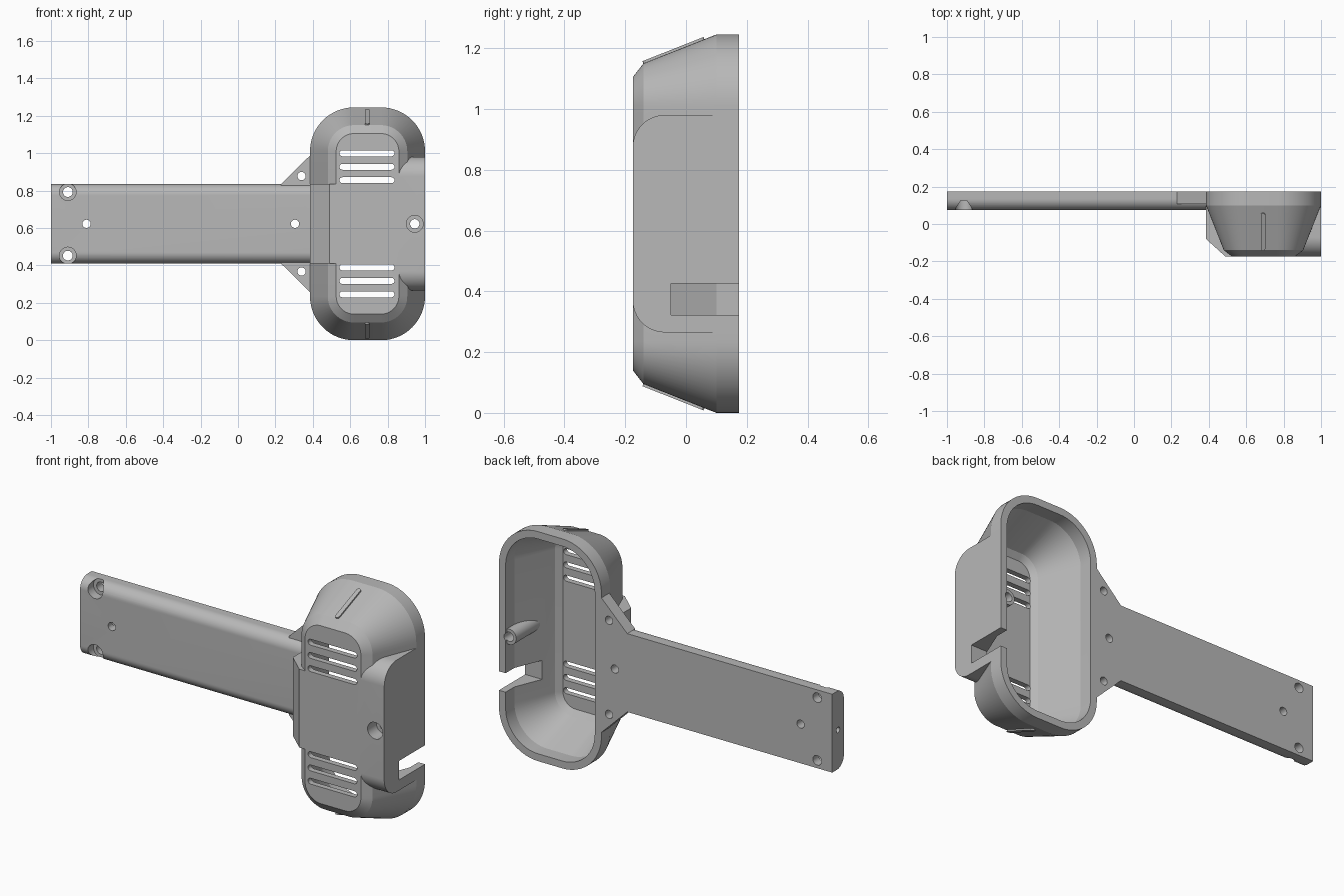
import bpy, bmesh, math
from mathutils import Vector, Matrix

if "Cube" in bpy.data.objects:
    bpy.data.objects.remove(bpy.data.objects["Cube"], do_unlink=True)

grey = bpy.data.materials.new("plain_grey")
grey.use_nodes = True
colour = (0.48, 0.48, 0.48, 1)
grey.diffuse_color = colour
grey.node_tree.nodes["Principled BSDF"].inputs["Base Color"].default_value = colour

BACK = 0.175
FRONT = -0.175
MID_Z = 0.6225
HUB_X = 0.6925
ARM_HALF = 0.2125


def loft(name, rings):
    """Closed solid through rings of equal point count."""
    bm = bmesh.new()
    loops = [[bm.verts.new(p) for p in ring] for ring in rings]
    n = len(loops[0])
    for a, b in zip(loops, loops[1:]):
        for i in range(n):
            bm.faces.new((a[i], a[(i + 1) % n], b[(i + 1) % n], b[i]))
    bm.faces.new(loops[0])
    bm.faces.new(loops[-1])
    bmesh.ops.recalc_face_normals(bm, faces=bm.faces)
    mesh = bpy.data.meshes.new(name)
    bm.to_mesh(mesh)
    bm.free()
    mesh.materials.append(grey)
    obj = bpy.data.objects.new(name, mesh)
    bpy.context.collection.objects.link(obj)
    return obj


def prism(name, outline, axis, lo, hi):
    """Extrude a 2D outline along x (outline y,z), y (x,z) or z (x,y)."""
    def place(p, t):
        q = list(p)
        q.insert("xyz".index(axis), t)
        return q
    return loft(name, [[place(p, t) for p in outline] for t in (lo, hi)])


def arc(cx, cz, r, start, end, steps=16):
    return [(cx + r * math.cos(math.radians(start + (end - start) * i / steps)),
             cz + r * math.sin(math.radians(start + (end - start) * i / steps)))
            for i in range(steps + 1)]


def rounded_rect(cx, cz, hw, hh, r):
    w, h = hw - r, hh - r
    return (arc(cx + w, cz + h, r, 0, 90) + arc(cx - w, cz + h, r, 90, 180)
            + arc(cx - w, cz - h, r, 180, 270) + arc(cx + w, cz - h, r, 270, 360))


def capsule(cx, cz, half, r):
    return arc(cx + half - r, cz, r, -90, 90) + arc(cx - half + r, cz, r, 90, 270)


def circle(cx, cz, r):
    return arc(cx, cz, r, 0, 360, 32)[:-1]


def combine(obj, other, operation):
    mod = obj.modifiers.new("combine", "BOOLEAN")
    mod.operation = operation
    mod.solver = "EXACT"
    mod.object = other
    with bpy.context.temp_override(object=obj, active_object=obj):
        bpy.ops.object.modifier_apply(modifier=mod.name)
    bpy.data.objects.remove(other, do_unlink=True)


def drill(obj, x, z, r, lo=-0.3, hi=0.3):
    combine(obj, prism("drill", circle(x, z, r), "y", lo, hi), "DIFFERENCE")


def hub_body(name, profile):
    """Tapered rounded tub from (y, inset) pairs."""
    rings = []
    for y, inset in profile:
        outline = rounded_rect(HUB_X, MID_Z, 0.3075 - inset, MID_Z - inset, 0.235 - inset)
        # drop doubled tangent points only where they would coincide
        rings.append([(x, y, z) for x, z in outline])
    return loft(name, rings)


# Housing shell with side box and arm-side block
housing = hub_body("housing", [(BACK, 0), (0.1, 0), (-0.14, 0.095), (FRONT, 0.14)])

r = 0.105
box_outline = ([(BACK, 0.265)] + arc(FRONT + r, 0.265 + r, r, 270, 180)
               + arc(FRONT + r, 0.98 - r, r, 180, 90) + [(BACK, 0.98)])
combine(housing, prism("side_box", box_outline, "x", 0.8, 1.0), "UNION")

block_outline = [(0.385, BACK), (0.385, -0.08), (0.49, FRONT), (0.6, FRONT), (0.6, BACK)]
combine(housing, prism("arm_block", block_outline, "z",
                       MID_Z - ARM_HALF, MID_Z + ARM_HALF), "UNION")

# Hollow interior
combine(housing, hub_body("cavity", [(0.25, 0.04), (0.1, 0.04), (-0.12, 0.13), (-0.145, 0.16)]),
        "DIFFERENCE")

# Screw post, with counterbore at the front
combine(housing, prism("screw_post", circle(0.945, MID_Z, 0.042), "y", -0.16, 0.165), "UNION")
drill(housing, 0.945, MID_Z, 0.025)
drill(housing, 0.945, MID_Z, 0.045, -0.3, -0.1)

# Cable notch through the side box
notch = [(-0.05, 0.322), (0.3, 0.322), (0.3, 0.425), (-0.05, 0.425)]
combine(housing, prism("notch", notch, "x", 0.8, 1.1), "DIFFERENCE")

# Vent slots, three above and three below
for side in (1, -1):
    for offset in (0.233, 0.305, 0.377):
        slot = capsule(HUB_X - 0.003, MID_Z + side * offset, 0.147, 0.016)
        combine(housing, prism("slot", slot, "y", -0.3, -0.1), "DIFFERENCE")

# Handle arm with rounded front edges
r = 0.06
low, high = MID_Z - ARM_HALF, MID_Z + ARM_HALF
arm_outline = ([(BACK, low)] + arc(0.075 + r, low + r, r, 270, 180)
               + arc(0.075 + r, high - r, r, 180, 90) + [(BACK, high)])
arm = prism("arm", arm_outline, "x", -1.0, 0.4)
for x in (-0.81, 0.305):
    drill(arm, x, MID_Z, 0.022)
for side in (1, -1):
    z = MID_Z + side * 0.17
    drill(arm, -0.91, z, 0.026)
    drill(arm, -0.91, z, 0.045, -0.3, 0.125)
combine(arm, prism("end_hole", circle(0.125, MID_Z, 0.015), "x", -1.1, -0.81), "DIFFERENCE")

parts = [housing, arm]

# Corner gussets and raised ribs, mirrored top and bottom
for side, label in ((1, "upper"), (-1, "lower")):
    def at(d):
        return MID_Z + side * d
    gusset = prism(label + "_gusset", [(0.23, at(0.205)), (0.23, at(0.2125)),
                                       (0.39, at(0.37)), (0.4, at(0.37)), (0.4, at(0.205))],
                   "y", 0.107, BACK)
    drill(gusset, 0.34, at(0.255), 0.022)
    parts.append(gusset)

    rib = prism(label + "_rib", capsule(0, 0, 0.108, 0.012), "z", -0.02, 0.008)
    along = Vector((0, 0.24, side * 0.095)).normalized()
    out = Vector((0, -0.095, side * 0.24)).normalized()
    across = out.cross(along)
    turn = Matrix((along, across, out)).transposed().to_4x4()
    centre = Vector((0.69, -0.04, at(0.567)))
    rib.data.transform(Matrix.Translation(centre) @ turn)
    parts.append(rib)

# Smooth curved walls, crisp edges
for obj in parts:
    bpy.ops.object.select_all(action="DESELECT")
    obj.select_set(True)
    bpy.context.view_layer.objects.active = obj
    bpy.ops.object.shade_smooth_by_angle(angle=math.radians(20))
